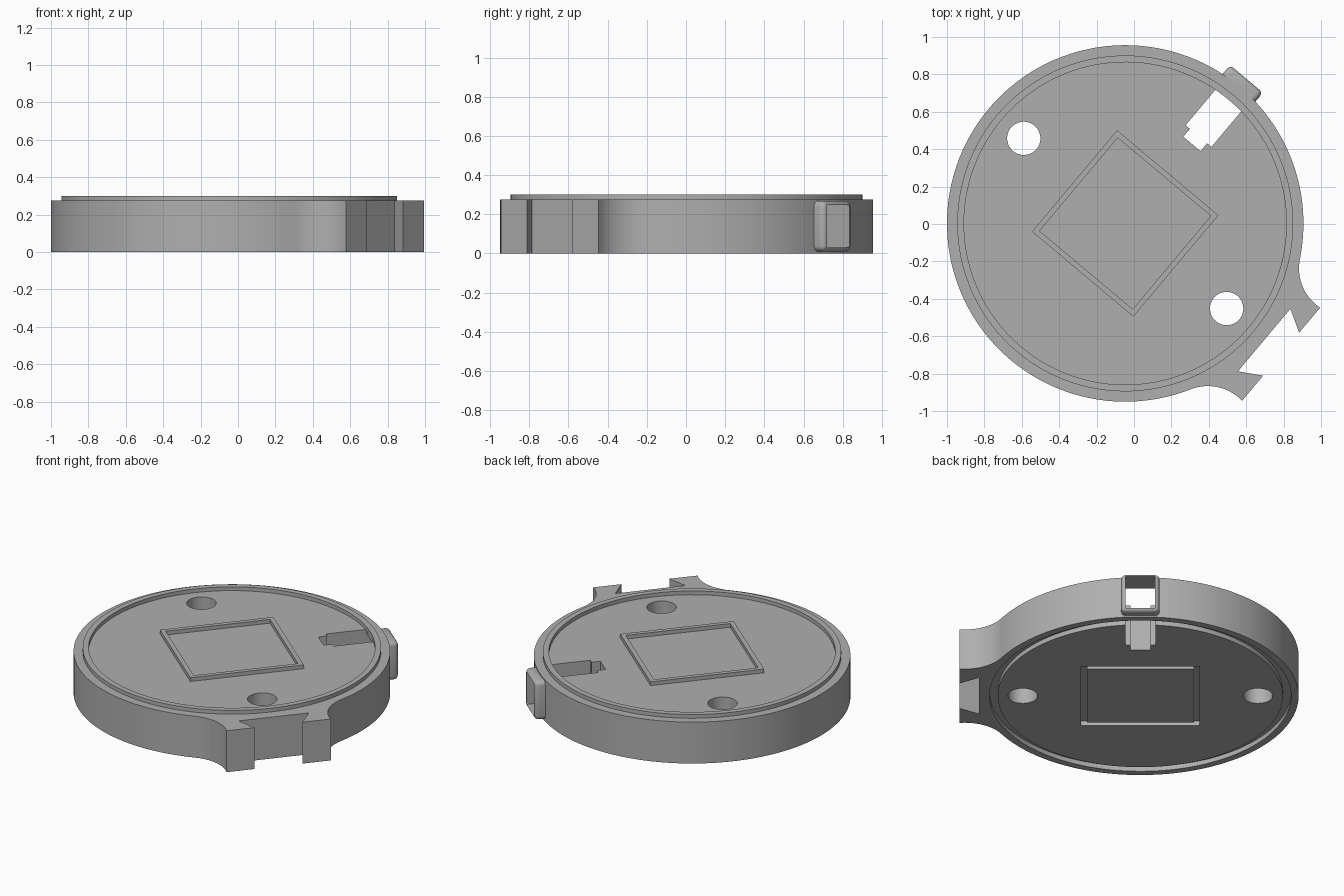
import bpy, bmesh
from math import radians, degrees, cos, sin, atan2
from mathutils import Matrix

cube = bpy.data.objects.get("Cube")
if cube:
    bpy.data.objects.remove(cube, do_unlink=True)

grey = bpy.data.materials.new("plain grey")
grey.use_nodes = True
colour = (0.43, 0.43, 0.43, 1)
grey.diffuse_color = colour
grey.node_tree.nodes["Principled BSDF"].inputs["Base Color"].default_value = colour

# Working frame: +x points to the dovetail socket, +y to the port
PLACE = Matrix.Translation((-0.047, 0.003, 0)) @ Matrix.Rotation(radians(-40), 4, "Z")
R, TOP, LIP = 0.953, 0.275, 0.3


def arc(cx, cy, r, start, end, n):
    return [(cx + r * cos(radians(start + (end - start) * i / n)),
             cy + r * sin(radians(start + (end - start) * i / n))) for i in range(n + 1)]


def circle(r, cx=0, n=128):
    return arc(cx, 0, r, 0, 360, n)[:-1]


def rect(x0, x1, y0, y1):
    return [(x0, y0), (x1, y0), (x1, y1), (x0, y1)]


def square(h):
    return rect(-h, h, -h, h)


def finish(name, bm):
    bmesh.ops.recalc_face_normals(bm, faces=bm.faces)
    mesh = bpy.data.meshes.new(name)
    bm.to_mesh(mesh)
    bm.free()
    mesh.materials.append(grey)
    obj = bpy.data.objects.new(name, mesh)
    bpy.context.collection.objects.link(obj)
    obj.matrix_world = PLACE
    return obj


def prism(name, outline, z0, z1, bevel=0):
    bm = bmesh.new()
    low, high = [[bm.verts.new((x, y, z)) for x, y in outline] for z in (z0, z1)]
    bm.faces.new(low)
    bm.faces.new(high)
    for i in range(len(low)):
        j = (i + 1) % len(low)
        bm.faces.new((low[i], low[j], high[j], high[i]))
    if bevel:
        bmesh.ops.bevel(bm, geom=bm.edges[:], offset=bevel, segments=5,
                        profile=0.5, affect="EDGES")
    return finish(name, bm)


def tube(name, outer, inner, z0, z1):
    bm = bmesh.new()
    loops = [[bm.verts.new((x, y, z)) for x, y in line]
             for line, z in ((outer, z0), (outer, z1), (inner, z1), (inner, z0))]
    for k in range(4):
        a, b = loops[k], loops[(k + 1) % 4]
        for i in range(len(a)):
            j = (i + 1) % len(a)
            bm.faces.new((a[i], a[j], b[j], b[i]))
    return finish(name, bm)


def activate(obj):
    bpy.ops.object.select_all(action="DESELECT")
    obj.select_set(True)
    bpy.context.view_layer.objects.active = obj


def boolean(obj, other, operation="DIFFERENCE"):
    activate(obj)
    mod = obj.modifiers.new("boolean", "BOOLEAN")
    mod.operation, mod.solver, mod.object = operation, "EXACT", other
    bpy.ops.object.modifier_apply(modifier=mod.name)
    bpy.data.objects.remove(other, do_unlink=True)


# Disc outline with filleted prongs around a dovetail socket
fr, fx, fy = 0.253, 1.06, 0.576
touch = degrees(atan2(fy, fx))
half = [(0.97, 0.218), (1.088, 0.15), (1.088, 0.325)]
half += arc(fx, fy, fr, 270, 180 + touch, 14)
half += arc(0, 0, R, touch, 180, 72)[1:]
outline = half + [(x, -y) for x, y in reversed(half[:-1])]
body = prism("disc_body", outline, 0, TOP)

# Rounded port surround standing out of the rim
boolean(body, prism("port_surround", rect(-0.115, 0.115, 0.89, 1.01),
                    0.01, 0.268, 0.028), "UNION")

# Screw holes, stepped slot, port opening and mating grooves underneath
cutters = [prism("screw_hole_cutter", circle(0.089, side * 0.708, 48), -0.1, 0.4)
           for side in (-1, 1)]
slot = [(-0.09, 0.863), (-0.09, 0.61), (-0.06, 0.61), (-0.06, 0.555)]
slot += [(-x, y) for x, y in reversed(slot)]
cutters.append(prism("slot_cutter", slot, -0.1, 0.4))
cutters.append(prism("port_cutter", rect(-0.089, 0.089, 0.8, 1.1), 0.03, 0.247))
cutters.append(tube("ring_groove_cutter", circle(0.908), circle(0.858), -0.1, 0.03))
cutters.append(tube("frame_groove_cutter", square(0.356), square(0.322), -0.1, 0.03))
for cutter in cutters:
    boolean(body, cutter)

# Raised locating ring and square frame on the top face
ring = tube("locating_ring", circle(0.898), circle(0.862), TOP - 0.005, LIP)
frame = tube("square_frame", square(0.3535), square(0.325), TOP - 0.005, LIP)

for obj in (body, ring, frame):
    activate(obj)
    bpy.ops.object.shade_smooth_by_angle(angle=radians(30))
